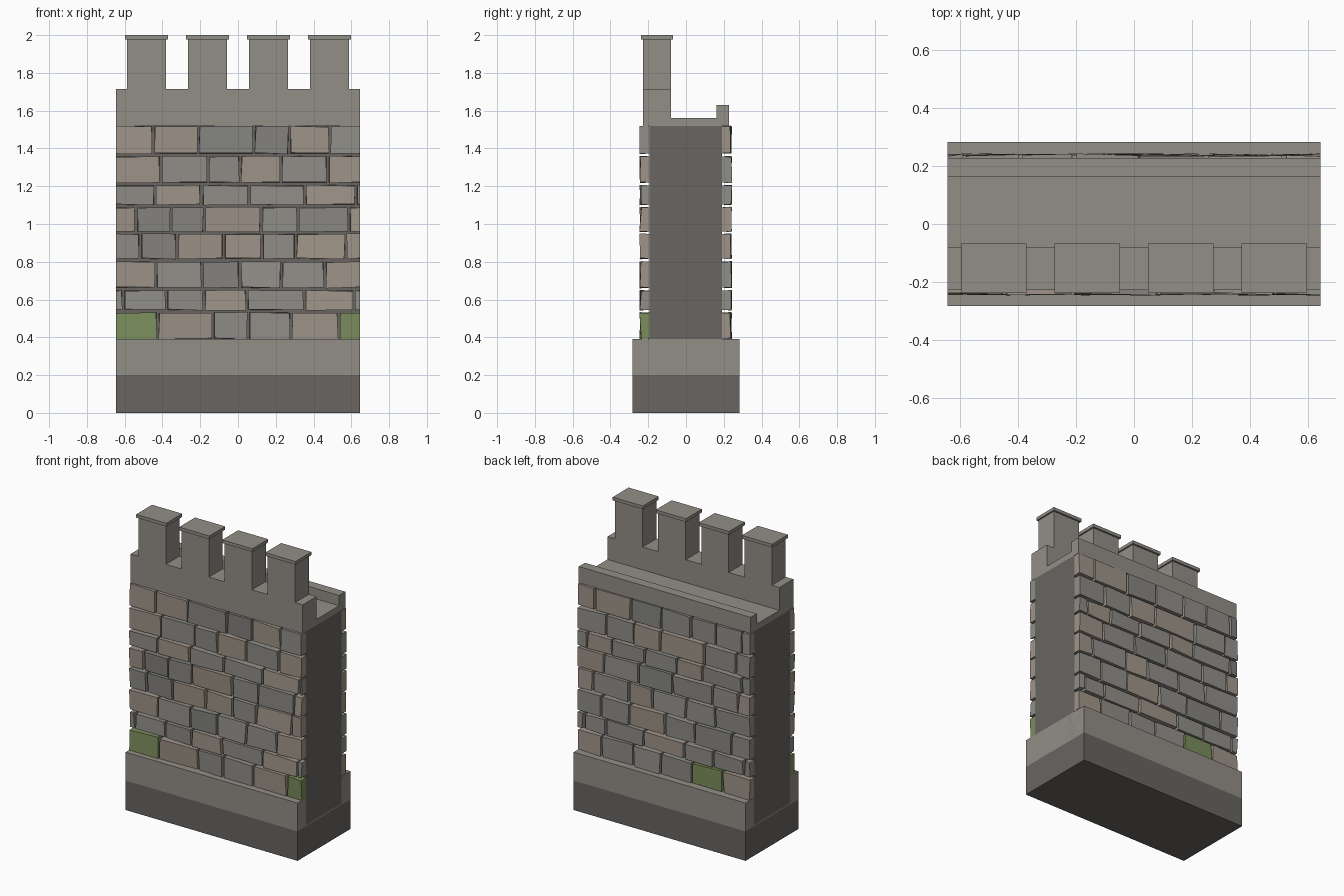
import bpy
import bmesh
import random

if "Cube" in bpy.data.objects:
    bpy.data.objects.remove(bpy.data.objects["Cube"])

random.seed(4)
HX = 0.645  # half length of the wall


def material(name, r, g, b):
    m = bpy.data.materials.new(name)
    m.diffuse_color = tuple((c / 255) ** 2.2 for c in (r, g, b)) + (1,)
    m.use_nodes = True
    m.node_tree.nodes["Principled BSDF"].inputs["Base Color"].default_value = m.diffuse_color
    return m


DARK = material("dark_stone", 104, 101, 97)
TRIM = material("trim_stone", 145, 141, 134)
WARM = material("warm_stone", 157, 147, 135)
COOL = material("cool_stone", 144, 141, 135)
GREY = material("grey_stone", 132, 131, 127)
MOSS = material("mossy_stone", 122, 140, 92)
PALETTE = {"w": WARM, "c": COOL, "d": GREY, "g": MOSS}


def box(name, x, y, z, mat, adjust=None):
    """Box from (min, max) ranges; adjust may move each corner."""
    bm = bmesh.new()
    bmesh.ops.create_cube(bm, size=1)
    for v in bm.verts:
        v.co = [r[0] if c < 0 else r[1] for r, c in zip((x, y, z), v.co)]
        if adjust:
            adjust(v.co)
    mesh = bpy.data.meshes.new(name)
    bm.to_mesh(mesh)
    bm.free()
    mesh.materials.append(mat)
    ob = bpy.data.objects.new(name, mesh)
    bpy.context.collection.objects.link(ob)
    return ob


# Footing, plinth and wall core
box("footing", (-HX, HX), (-0.283, 0.283), (0, 0.2), DARK)
box("plinth", (-HX, HX), (-0.283, 0.283), (0.2, 0.392), TRIM)
box("wall_core", (-HX, HX), (-0.193, 0.19), (0.21, 1.52), DARK)

# Walkway and parapets
box("walkway", (-HX, HX), (-0.228, 0.228), (1.52, 1.56), TRIM)
box("front_parapet", (-HX, HX), (-0.228, -0.08), (1.52, 1.715), TRIM)
box("rear_parapet", (-HX, HX), (0.162, 0.228), (1.52, 1.63), TRIM)

# Merlons with caps
for i in range(4):
    cx = (i - 1.5) * 0.323
    box(f"merlon_{i + 1}", (cx - 0.103, cx + 0.103), (-0.228, -0.08), (1.715, 1.98), TRIM)
    box(f"merlon_cap_{i + 1}", (cx - 0.113, cx + 0.113), (-0.238, -0.068), (1.978, 2.0), TRIM)

# Stone courses: height range, front joints and colours, rear joints and colours
COURSES = [
    ((0.393, 0.530), (-0.425, -0.133, 0.054, 0.282, 0.534), "gwccwg",
     (-0.44, -0.21, 0.026, 0.23, 0.47), "wgcccw"),
    ((0.546, 0.647), (-0.607, -0.38, -0.182, 0.047, 0.351, 0.613), "cccwcwc",
     (-0.60, -0.37, -0.155, 0.153, 0.436, 0.60), "cccwccc"),
    ((0.663, 0.800), (-0.435, -0.19, 0.01, 0.23, 0.459), "wcdccw",
     (-0.505, -0.23, -0.01, 0.257, 0.466), "cdcwcc"),
    ((0.817, 0.947), (-0.517, -0.323, -0.075, 0.125, 0.306, 0.571), "cdwwcww",
     (-0.384, -0.168, 0.086, 0.265, 0.533), "cccwcw"),
    ((0.960, 1.088), (-0.54, -0.354, -0.179, 0.122, 0.317, 0.587), "wddwcdw",
     (-0.556, -0.362, -0.063, 0.19, 0.451), "wccdcw"),
    ((1.103, 1.204), (-0.438, -0.193, 0.058, 0.354, 0.624), "cwccwc",
     (-0.585, -0.287, -0.10, 0.145, 0.39, 0.578), "dcwccwc"),
    ((1.220, 1.358), (-0.409, -0.158, 0.012, 0.227, 0.476), "wccwcw",
     (-0.54, -0.302, 0.026, 0.227, 0.436), "ccwwcc"),
    ((1.374, 1.517), (-0.449, -0.211, 0.085, 0.272, 0.487), "wwddwc",
     (-0.586, -0.392, -0.205, 0.018, 0.25, 0.518), "ccccdww"),
]


def roughen(co):
    """Knock the outer corners of a stone slightly out of true."""
    if abs(co.y) > 0.21:
        co.y += random.uniform(-0.006, 0.006)
        co.z += random.uniform(-0.004, 0.004)
        if abs(co.x) < HX - 0.001:
            co.x += random.uniform(-0.004, 0.004)


def lay_course(label, z, joints, colours, y):
    edges = [-HX - 0.007, *joints, HX + 0.007]
    for i, (a, b) in enumerate(zip(edges, edges[1:])):
        box(f"{label}_{i + 1}", (a + 0.007, b - 0.007), y, z, PALETTE[colours[i]], roughen)


for n, (z, fj, fc, rj, rc) in enumerate(COURSES, 1):
    lay_course(f"front_stone_{n}", z, fj, fc, (-0.241, -0.19))
    lay_course(f"rear_stone_{n}", z, rj, rc, (0.187, 0.238))
